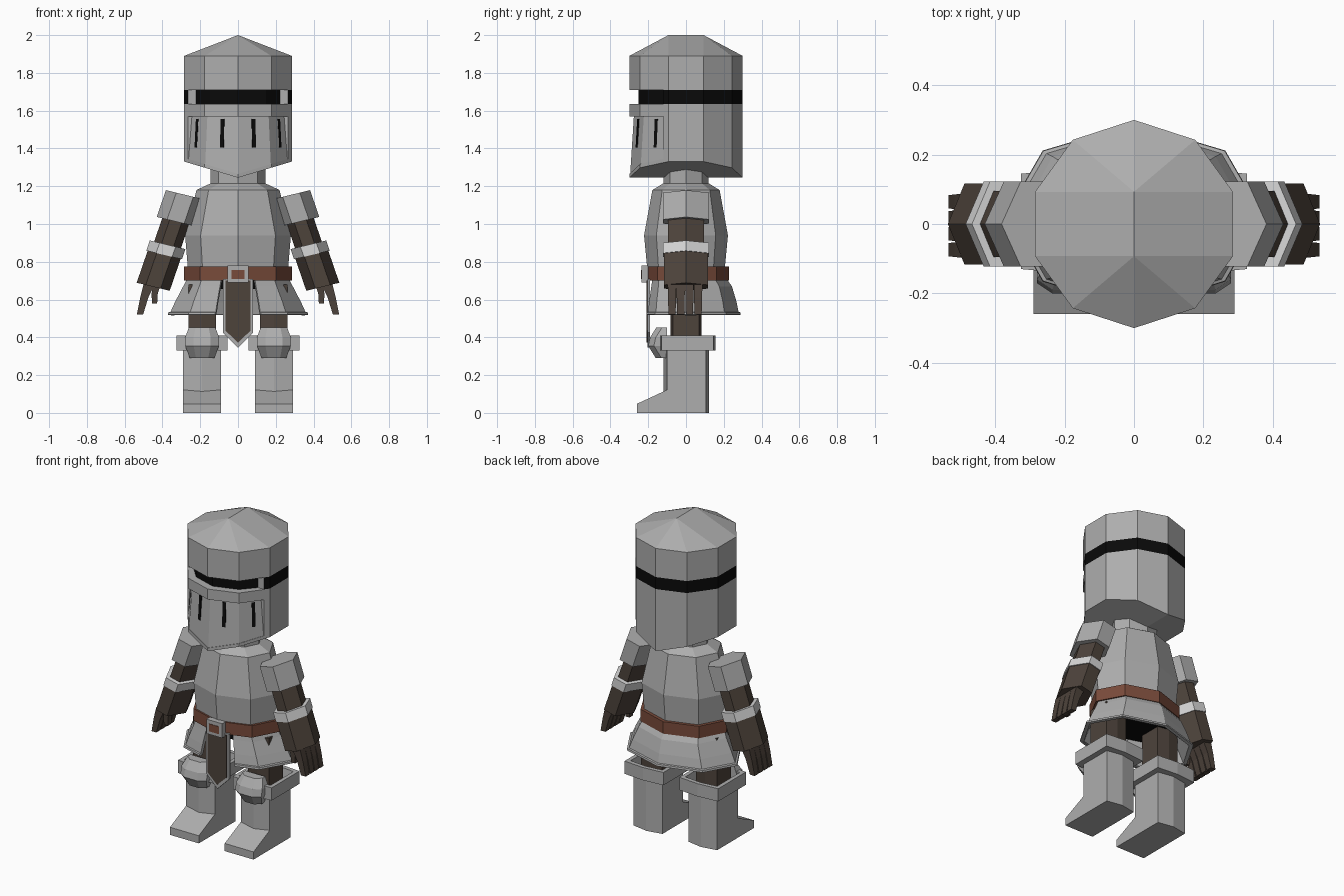
import bpy, bmesh, math
from mathutils import Vector

if "Cube" in bpy.data.objects:
    bpy.data.objects.remove(bpy.data.objects["Cube"])


def material(name, r, g, b):
    m = bpy.data.materials.new(name)
    m.diffuse_color = (r, g, b, 1)
    m.use_nodes = True
    m.node_tree.nodes["Principled BSDF"].inputs["Base Color"].default_value = m.diffuse_color
    return m


STEEL = material("steel grey", 0.42, 0.42, 0.42)
PALE = material("pale steel", 0.68, 0.68, 0.68)
LEATHER = material("dark leather", 0.075, 0.056, 0.044)
BELT = material("red brown leather", 0.19, 0.07, 0.043)
BLACK = material("black", 0.003, 0.003, 0.003)


def loft(name, rings, mats, closed=True, caps=True, mirror=False, dark=(), thick=0):
    """Skin a list of point rings; bands listed in dark use the second material."""
    bm = bmesh.new()
    vs = [[bm.verts.new(p) for p in r] for r in rings]
    n = len(rings[0])
    for j in range(len(vs) - 1):
        for i in range(n if closed else n - 1):
            k = (i + 1) % n
            f = bm.faces.new((vs[j][i], vs[j][k], vs[j + 1][k], vs[j + 1][i]))
            f.material_index = 1 if j in dark else 0
    if caps:
        bm.faces.new(vs[0])
        bm.faces.new(vs[-1])
    bmesh.ops.remove_doubles(bm, verts=bm.verts, dist=1e-4)
    bmesh.ops.recalc_face_normals(bm, faces=bm.faces)
    me = bpy.data.meshes.new(name)
    bm.to_mesh(me)
    bm.free()
    for m in mats:
        me.materials.append(m)
    ob = bpy.data.objects.new(name, me)
    bpy.context.collection.objects.link(ob)
    if thick:
        s = ob.modifiers.new("thickness", 'SOLIDIFY')
        s.thickness = thick
        s.offset = -1
    if mirror:
        ob.modifiers.new("mirror", 'MIRROR')
    return ob


def ring(n, rx, ry, z, cx=0, cy=0):
    """Regular ring with a corner facing the front."""
    return [(cx + rx * math.sin(a), cy - ry * math.cos(a), z)
            for a in (2 * math.pi * i / n for i in range(n))]


def prism(name, pts, y0, y1, mat, **kw):
    """Outline in x,z pulled along y."""
    return loft(name, [[(x, y, z) for x, z in pts] for y in (y0, y1)], [mat], **kw)


def rect(x0, x1, z0, z1):
    return [(x0, z0), (x1, z0), (x1, z1), (x0, z1)]


# Helmet: ten-sided, front part of each ring scaled by s to sink visor and face panel
def helm_ring(s, z, lift=None):
    half = []
    for k in range(6):
        a = math.radians(36 * k)
        q = s if k > 3 else 1
        half.append((0.3 * q * math.sin(a), 0.3 * q * math.cos(a)))
        if k == 3:
            half += [(0.2655, -0.12), (0.2655 * s, -0.12)]
    pts = half + [(-x, y) for x, y in half[-2:0:-1]]
    return [(x, y, z if lift is None else 1.245 + 0.3 * abs(x) + lift) for x, y in pts]


base = helm_ring(1, 0, 0)
helm = [[(0, max(-0.093, min(0.093, y)), 2.0) for x, y, z in base],
        helm_ring(1, 1.89), helm_ring(1, 1.71), helm_ring(0.84, 1.71),
        helm_ring(0.84, 1.635), helm_ring(1, 1.635), helm_ring(1, 1.57),
        helm_ring(0.92, 1.57), helm_ring(0.985, 0, 0.02), helm_ring(1, 0, 0.02),
        base, [(0, y, 1.245) for x, y, z in base]]
helmet = loft("helmet", helm, [STEEL, BLACK], caps=False, dark=(3,))
# Side walls of the visor opening stay steel
for f in helmet.data.polygons:
    if f.material_index and all(abs(helmet.data.vertices[v].co.y + 0.12) < 1e-3 for v in f.vertices):
        f.material_index = 0

# Breathing slits, one on each front facet
for i, deg in enumerate((18, 54)):
    a = math.radians(deg)
    nrm = Vector((math.sin(a), -math.cos(a), 0))
    tan = Vector((math.cos(a), math.sin(a), 0))
    rows = [[nrm * (d + o) + tan * t + Vector((0, 0, z))
             for o, t in ((-0.003, -0.01), (0.005, -0.01), (0.005, 0.01), (-0.003, 0.01))]
            for z, d in ((1.405, 0.2725), (1.555, 0.2635))]
    loft("breathing_slit_%d" % i, rows, [BLACK], mirror=True)

# Torso
loft("neck", [ring(8, 0.145, 0.118, 1.18), ring(8, 0.145, 0.118, 1.3)], [STEEL])
loft("breastplate", [ring(8, 0.265, 0.205, 0.76), ring(8, 0.28, 0.222, 0.94),
                     ring(8, 0.22, 0.178, 1.18), ring(8, 0.145, 0.12, 1.215)], [STEEL])
loft("belt", [ring(8, 0.286, 0.222, 0.70, 0, 0.005), ring(8, 0.286, 0.222, 0.775, 0, 0.005)], [BELT])
prism("buckle_frame", rect(-0.055, 0.055, 0.69, 0.78), -0.236, -0.2, STEEL)
prism("buckle_centre", rect(-0.034, 0.034, 0.71, 0.757), -0.239, -0.232, BELT)
loft("pelvis", [ring(8, 0.25, 0.185, 0.655, 0, 0.01), ring(8, 0.25, 0.19, 0.705, 0, 0.01)], [BLACK])

# Armoured skirt, open at the front
side = [(0.33, -0.87), (0.707, -0.707), (1, 0), (0.707, 0.707), (0, 1)]
plan = side + [(-x, y) for x, y in side[3::-1]]
rows = [(0.71, 0.27, 0.21, 0.005), (0.67, 0.29, 0.228, 0.015), (0.59, 0.332, 0.247, 0.02),
        (0.535, 0.357, 0.256, 0.022), (0.532, 0.37, 0.265, 0.023), (0.52, 0.372, 0.267, 0.023)]
loft("skirt_plates", [[(x * rx, cy + y * ry, z) for x, y in plan] for z, rx, ry, cy in rows],
     [STEEL], closed=False, caps=False, thick=0.018)

# Hanging cloth with a steel border
prism("cloth_border", [(-0.08, 0.71), (-0.08, 0.425), (0, 0.345), (0.08, 0.425), (0.08, 0.71)],
      -0.205, -0.19, STEEL)
prism("hanging_cloth", [(-0.066, 0.7), (-0.066, 0.435), (0, 0.372), (0.066, 0.435), (0.066, 0.7)],
      -0.209, -0.203, LEATHER)

# Legs (right side, mirrored)
LX = 0.19


def six(hx, y0, y1, bulge, z):
    return [(LX - hx, y0, z), (LX, y0 - bulge, z), (LX + hx, y0, z),
            (LX + hx, y1, z), (LX, y1 + bulge, z), (LX - hx, y1, z)]


loft("thigh", [six(0.073, -0.07, 0.07, 0.012, 0.3), six(0.073, -0.07, 0.07, 0.012, 0.68)],
     [LEATHER], mirror=True)
loft("boot_shaft", [six(0.1, -0.1, 0.105, 0.018, 0), six(0.1, -0.1, 0.105, 0.018, 0.35)],
     [STEEL], mirror=True)
foot = [(-0.26, 0), (-0.26, 0.048), (-0.1, 0.122), (0.09, 0.122), (0.09, 0)]
loft("boot_foot", [[(x, y, z) for y, z in foot] for x in (LX - 0.1, LX + 0.1)], [STEEL], mirror=True)
loft("knee_cuff", [six(0.135, -0.13, 0.145, 0.012, 0.33), six(0.135, -0.13, 0.145, 0.012, 0.41),
                   six(0.11, -0.105, 0.12, 0.012, 0.41), six(0.1, -0.1, 0.11, 0.012, 0.355)],
     [STEEL], mirror=True)


def knee_row(hx, y, z):
    return [(LX - hx, -0.1, z), (LX - hx, y + 0.03, z), (LX - hx * 0.5, y, z),
            (LX + hx * 0.5, y, z), (LX + hx, y + 0.03, z), (LX + hx, -0.1, z)]


loft("knee_guard", [knee_row(0.065, -0.16, 0.29), knee_row(0.09, -0.2, 0.355),
                    knee_row(0.09, -0.19, 0.4), knee_row(0.07, -0.157, 0.452)],
     [STEEL], mirror=True)

# Arms: hexagonal segments along a leaning axis (right side, mirrored)
ORIGIN = Vector((0.306, 0, 1.084))
OUT = Vector((0.972, 0, 0.235))
DOWN = Vector((0.325, 0, -0.946))
Y = Vector((0, 1, 0))


def arm_ring(t, rx, ry):
    plan = [(1, 0), (0.45, 1), (-0.45, 1), (-1, 0), (-0.45, -1), (0.45, -1)]
    return [ORIGIN + DOWN * t + OUT * (rx * x) + Y * (ry * y) for x, y in plan]


for name, t0, t1, rx, ry, mat in (
        ("shoulder_pad", -0.075, 0.075, 0.103, 0.122, STEEL),
        ("upper_arm", 0.0, 0.23, 0.073, 0.095, LEATHER),
        ("bracer_band", 0.205, 0.262, 0.097, 0.122, PALE),
        ("forearm_glove", 0.255, 0.44, 0.09, 0.117, LEATHER)):
    loft(name, [arm_ring(t0, rx, ry), arm_ring(t1, rx, ry)], [mat], mirror=True)


# Fingers and thumb
def finger(name, y0, y1, rows, taper):
    loft(name, [[(xa, y0 + k * taper, z), (xb, y0 + k * taper, z),
                 (xb, y1 - k * taper, z), (xa, y1 - k * taper, z)]
                for k, (xa, xb, z) in enumerate(rows)], [LEATHER], mirror=True)


for i in range(4):
    y = -0.097 + i * 0.046
    finger("finger_%d" % i, y, y + 0.046,
           [(0.44, 0.5, 0.68), (0.475, 0.518, 0.61), (0.502, 0.535, 0.522)], 0.002)
finger("thumb", -0.09, -0.045, [(0.41, 0.45, 0.68), (0.425, 0.458, 0.63), (0.428, 0.455, 0.58)], 0.003)
